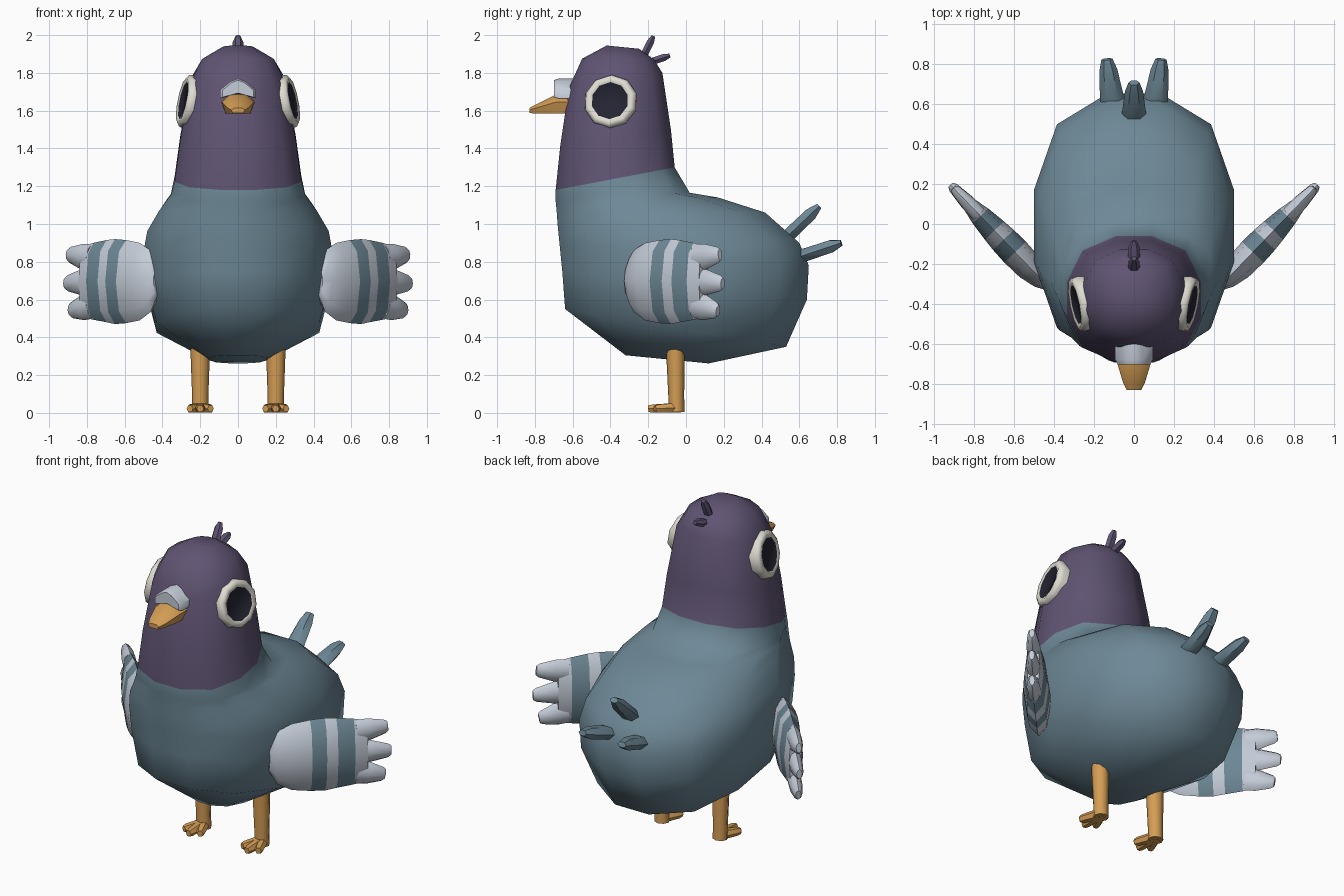
import bpy, bmesh, math
from mathutils import Vector

if "Cube" in bpy.data.objects:
    bpy.data.objects.remove(bpy.data.objects["Cube"])


def mat(name, r, g, b):
    m = bpy.data.materials.new(name)
    m.diffuse_color = (r, g, b, 1)
    m.use_nodes = True
    m.node_tree.nodes["Principled BSDF"].inputs["Base Color"].default_value = m.diffuse_color
    return m


BLUE = mat("slate blue", .155, .25, .31)
PURPLE = mat("dusky purple", .115, .088, .17)
ORANGE = mat("orange", .66, .34, .09)
PALE = mat("pale grey", .56, .61, .69)
CREAM = mat("eye cream", .74, .72, .64)
DARK = mat("pupil dark", .018, .018, .032)


def loft(name, rings, mats, band_mat=None, mirror=False, angle=50):
    """Skin a list of equal-length rings, cap both ends; band_mat gives a slot per band."""
    bm = bmesh.new()
    vs = [[bm.verts.new(p) for p in r] for r in rings]
    n = len(rings[0])
    bands = len(rings) - 1
    for i in range(bands):
        for j in range(n):
            k = (j + 1) % n
            f = bm.faces.new((vs[i][j], vs[i][k], vs[i + 1][k], vs[i + 1][j]))
            f.material_index = band_mat(i) if band_mat else 0
    bm.faces.new(vs[0][::-1]).material_index = band_mat(0) if band_mat else 0
    bm.faces.new(vs[-1]).material_index = band_mat(bands) if band_mat else 0
    bmesh.ops.recalc_face_normals(bm, faces=bm.faces)
    me = bpy.data.meshes.new(name)
    bm.to_mesh(me)
    bm.free()
    ob = bpy.data.objects.new(name, me)
    bpy.context.collection.objects.link(ob)
    for m in mats:
        me.materials.append(m)
    bpy.ops.object.select_all(action='DESELECT')
    ob.select_set(True)
    bpy.context.view_layer.objects.active = ob
    bpy.ops.object.shade_smooth_by_angle(angle=math.radians(angle))
    if mirror:
        ob.modifiers.new("mirror", 'MIRROR').use_mirror_merge = False
    return ob


def tube(name, p0, p1, stations, m, side=(1, 0, 0), n=6, mirror=False):
    """Tapered tube; stations are (fraction along, half width, half height)."""
    p0, p1 = Vector(p0), Vector(p1)
    d = (p1 - p0).normalized()
    s = Vector(side)
    s = (s - d * s.dot(d)).normalized()
    u = d.cross(s)
    rings = [[p0.lerp(p1, t) + s * w * math.cos(2 * math.pi * j / n) + u * h * math.sin(2 * math.pi * j / n)
              for j in range(n)] for t, w, h in stations]
    return loft(name, rings, [m], mirror=mirror)


# Body and head: tilted rings (front y, front z, back y, back z, half width)
BODY = [(-.32, .305, .12, .262, .15), (-.64, .55, .53, .35, .43), (-.655, .75, .64, .6, .49),
        (-.67, .9, .65, .78, .5), (-.68, 1.0, .60, .9, .48), (-.685, 1.07, .42, 1.06, .42),
        (-.69, 1.12, .17, 1.14, .375), (-.69, 1.15, .02, 1.165, .355), (-.69, 1.18, -.06, 1.30, .335),
        (-.665, 1.42, -.08, 1.5, .305), (-.62, 1.72, -.125, 1.8, .25), (-.55, 1.875, -.17, 1.872, .19),
        (-.42, 1.945, -.25, 1.928, .08)]
rings = []
for yf, zf, yb, zb, w in BODY:
    ring = []
    for j in range(12):
        a = math.radians(15 + 30 * j)
        k = (1.05 if j % 3 == 1 else 1) / math.cos(math.radians(15))
        t = .5 + .5 * k * math.sin(a)
        ring.append((w * k * math.cos(a), yf + (yb - yf) * t, zf + (zb - zf) * t))
    rings.append(ring)
loft("body", rings, [BLUE, PURPLE], lambda i: int(i >= 8), angle=80)

# Eyes: thick discs with a rounded cream rim and a dark pupil
nrm = Vector((1, -.2, .2)).normalized()
ey = Vector((0, 0, 1)).cross(nrm).normalized()
ez = nrm.cross(ey)
eye_c = Vector((.275, -.40, 1.65))


def eye_ring(r, h):
    return [eye_c + nrm * h + (ey * math.cos(a) + ez * math.sin(a)) * r
            for a in (2 * math.pi * (j + .5) / 10 for j in range(10))]


loft("eyes", [eye_ring(r, h) for r, h in
              ((.13, -.08), (.144, -.01), (.138, .012), (.122, .022), (.1, .016), (.097, .013))],
     [CREAM, DARK], lambda i: int(i >= 4), mirror=True)

# Beak and the pale cere over it
beak = [(-.58, .09, 1.585, 1.69), (-.69, .085, 1.585, 1.685), (-.79, .055, 1.585, 1.635), (-.828, .036, 1.587, 1.615)]
loft("beak", [[(-.75 * w, y, lo), (.75 * w, y, lo), (w, y, lo + .6 * (hi - lo)), (.5 * w, y, hi),
               (-.5 * w, y, hi), (-w, y, lo + .6 * (hi - lo))] for y, w, lo, hi in beak], [ORANGE])
cere = [(-.56, 1), (-.675, 1), (-.70, .85)]
loft("cere", [[(x * s, y, 1.71 + (z - 1.71) * s) for x, z in
               ((-.095, 1.665), (0, 1.69), (.095, 1.665), (.095, 1.71), (.04, 1.755), (0, 1.77),
                (-.04, 1.755), (-.095, 1.71))] for y, s in cere], [PALE])

# Head crest
CREST = [(0, .03, .022), (.75, .028, .022), (1, .013, .012)]
tube("crest_upper", (0, -.235, 1.87), (0, -.172, 1.995), CREST, PURPLE)
tube("crest_lower", (0, -.21, 1.85), (0, -.085, 1.892), CREST, PURPLE)

# Tail feathers
TAIL = [(0, .05, .03), (.3, .06, .04), (.8, .045, .038), (1, .028, .018)]
tube("tail_middle", (0, .49, .89), (0, .705, 1.095), TAIL, BLUE)
tube("tail_sides", (.10, .55, .81), (.135, .822, .90), TAIL, BLUE, mirror=True)

# Wings: lens-shaped sections (distance along, low z, high z, half thickness)
root = Vector((.43, -.31, 0))
along = Vector((.692, .721, 0))
out = Vector((.721, -.692, 0))
WING = [(0, .62, .78, .025), (.045, .535, .86, .05), (.13, .49, .90, .07), (.235, .475, .915, .075),
        (.32, .47, .92, .072), (.385, .48, .915, .066), (.485, .493, .90, .054), (.56, .505, .885, .038)]
LENS = [(0, 0), (.14, .7), (.5, 1), (.86, .7), (1, 0), (.86, -.7), (.5, -1), (.14, -.7)]
loft("wings", [[root + along * s + out * t * h + Vector((0, 0, lo + (hi - lo) * f)) for f, t in LENS]
               for s, lo, hi, h in WING], [PALE, BLUE], lambda i: int(i in (3, 5)), mirror=True)
for label, z0, z1, end in (("upper", .82, .838, .68), ("middle", .695, .685, .70), ("lower", .57, .54, .665)):
    tube("wing_tip_" + label, root + along * .5 + Vector((0, 0, z0)), root + along * end + Vector((0, 0, z1)),
         [(0, .072, .04), (.4, .068, .038), (.9, .043, .026), (1, .03, .016)], PALE, side=(0, 0, 1), n=8, mirror=True)

# Legs and three-toed feet
tube("legs", (.2, -.058, .42), (.2, -.05, .005), [(0, .055, .052), (.8, .043, .042), (1, .045, .042)],
     ORANGE, n=8, mirror=True)
for label, x, y in (("inner", .145, -.165), ("middle", .2, -.2), ("outer", .255, -.165)):
    tube("toe_" + label, (.2, -.035, .028), (x, y, .022), [(0, .03, .03), (.85, .027, .025), (1, .018, .02)],
         ORANGE, mirror=True)
